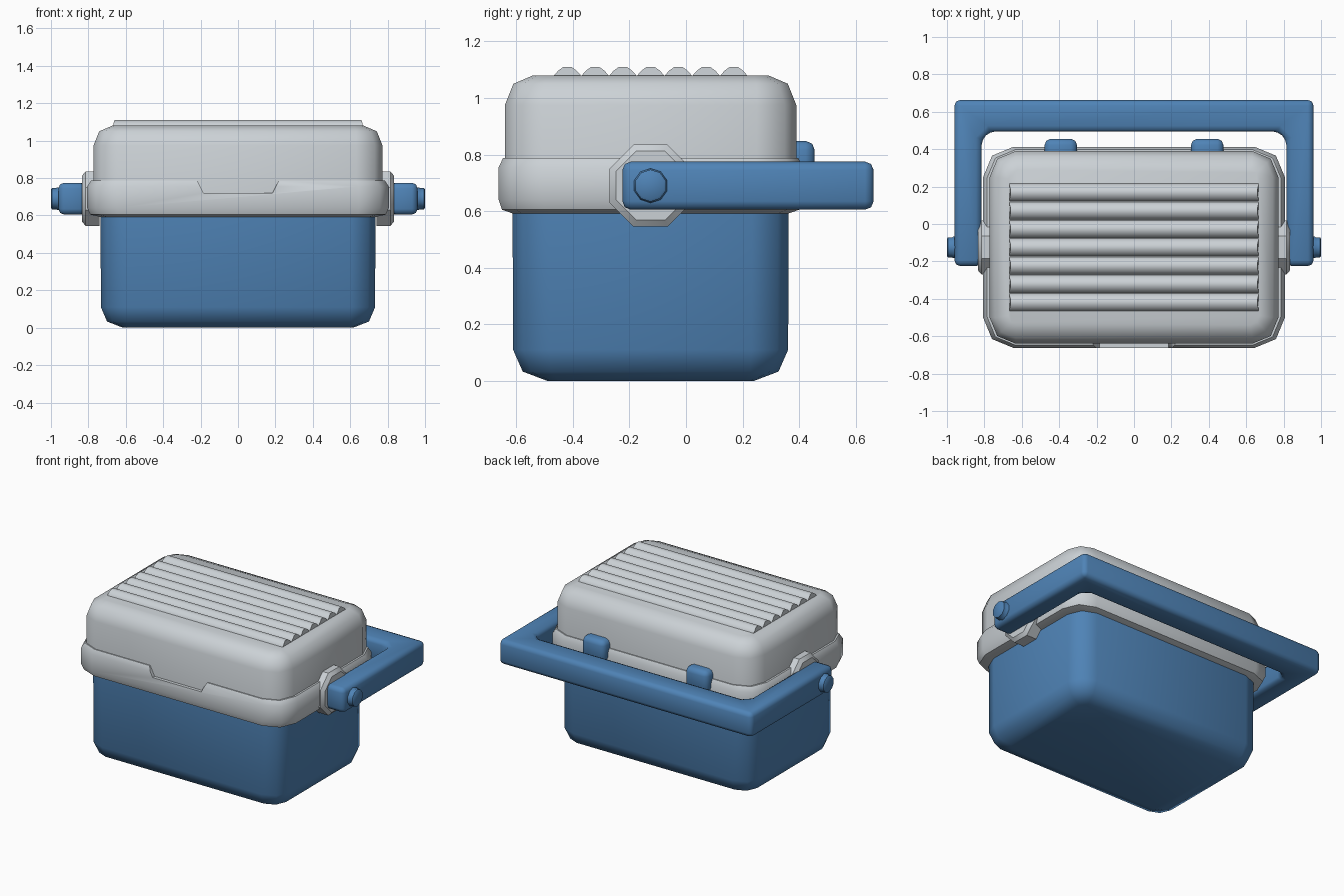
import bpy, bmesh, math

if "Cube" in bpy.data.objects:
    bpy.data.objects.remove(bpy.data.objects["Cube"])

CY, PIVOT_Z = -0.125, 0.69   # centre of the box in y, height of the handle pivot


def material(name, rgb):
    m = bpy.data.materials.new(name)
    m.diffuse_color = (*rgb, 1)
    m.use_nodes = True
    m.node_tree.nodes["Principled BSDF"].inputs["Base Color"].default_value = m.diffuse_color
    return m


BLUE = material("blue plastic", (0.078, 0.228, 0.47))
GREY = material("light grey plastic", (0.60, 0.64, 0.67))


def finish(name, bm, mat, angle=50):
    bmesh.ops.recalc_face_normals(bm, faces=bm.faces)
    me = bpy.data.meshes.new(name)
    bm.to_mesh(me)
    bm.free()
    ob = bpy.data.objects.new(name, me)
    bpy.context.collection.objects.link(ob)
    me.materials.append(mat)
    bpy.context.view_layer.objects.active = ob
    ob.select_set(True)
    bpy.ops.object.shade_smooth_by_angle(angle=math.radians(angle))
    ob.select_set(False)
    return ob


def loft(rings):
    """Skin closed rings of equal point count and cap both ends."""
    bm = bmesh.new()
    vs = [[bm.verts.new(p) for p in r] for r in rings]
    n = len(vs[0])
    for a, b in zip(vs, vs[1:]):
        for i in range(n):
            j = (i + 1) % n
            bm.faces.new((a[i], a[j], b[j], b[i]))
    bm.faces.new(vs[0][::-1])
    bm.faces.new(vs[-1])
    return bm


def round_rect(hx, hy, r, z):
    pts = []
    for k, (sx, sy) in enumerate(((1, 1), (-1, 1), (-1, -1), (1, -1))):
        for s in range(3):
            a = math.radians(90 * k + 45 * s)
            pts.append((sx * (hx - r) + r * math.cos(a),
                        CY + sy * (hy - r) + r * math.sin(a), z))
    return pts


def x_ring(x, r, n):
    """Regular polygon around the pivot axis, flat side up."""
    return [(x, CY + r * math.cos(math.tau * (i + .5) / n),
             PIVOT_Z + r * math.sin(math.tau * (i + .5) / n)) for i in range(n)]


def bevelled(bm, width, segments=2):
    bmesh.ops.recalc_face_normals(bm, faces=bm.faces)
    bmesh.ops.bevel(bm, geom=bm.edges[:], offset=width, segments=segments,
                    profile=0.5, affect='EDGES', clamp_overlap=True)
    return bm


def box(x0, x1, y0, y1, z0, z1):
    return loft([[(x0, y0, z), (x1, y0, z), (x1, y1, z), (x0, y1, z)] for z in (z0, z1)])


# Blue tub with rounded bottom
finish("tub", loft([round_rect(0.615, 0.365, 0.04, 0.0),
                    round_rect(0.70, 0.452, 0.10, 0.033),
                    round_rect(0.733, 0.486, 0.13, 0.11),
                    round_rect(0.735, 0.488, 0.13, 0.62)]), BLUE)

# Grey lid with rounded top
finish("lid", loft([round_rect(0.772, 0.515, 0.14, 0.62),
                    round_rect(0.772, 0.515, 0.14, 0.975),
                    round_rect(0.742, 0.485, 0.11, 1.05),
                    round_rect(0.672, 0.415, 0.05, 1.08)]), GREY)

# Rim around the lid, with a finger notch cut at the front
rim = finish("rim", loft([round_rect(0.735, 0.488, 0.13, 0.592),
                          round_rect(0.79, 0.525, 0.15, 0.605),
                          round_rect(0.806, 0.537, 0.16, 0.64),
                          round_rect(0.806, 0.537, 0.16, 0.755),
                          round_rect(0.785, 0.522, 0.15, 0.787)]), GREY)
trapezoid = [(-0.185, 0.72), (0.185, 0.72), (0.225, 0.80), (-0.225, 0.80)]
cutter = finish("notch_cutter", loft([[(x, y, z) for x, z in trapezoid]
                                      for y in (-0.75, -0.60)]), GREY)
cutter.hide_render = True
cutter.hide_set(True)
cut = rim.modifiers.new("notch", 'BOOLEAN')
cut.object, cut.operation, cut.solver = cutter, 'DIFFERENCE', 'EXACT'

# Raised ribs on the lid
for i in range(7):
    yc = CY + (i - 3) * 0.098
    rings = [[(sx * (0.665 - 0.5 * ix), yc - w, z) for w, z, ix in
              ((-0.047, 1.07, 0), (-0.047, 1.08, 0), (-0.033, 1.096, 0), (-0.014, 1.11, 0.01),
               (0.014, 1.11, 0.01), (0.033, 1.096, 0), (0.047, 1.08, 0), (0.047, 1.07, 0))]
             for sx in (-1, 1)]
    finish(f"lid_rib_{i + 1}", loft(rings), GREY)

# Carrying handle, swung to the back
half = [(0.96, -0.225), (0.96, 0.663), (-0.96, 0.663), (-0.96, -0.225),
        (-0.815, -0.225), (-0.815, 0.45), (-0.77, 0.495),
        (0.77, 0.495), (0.815, 0.45), (0.815, -0.225)]
handle = loft([[(x, y, z) for x, y in half] for z in (0.605, 0.775)])
finish("handle", bevelled(handle, 0.03), BLUE)

# Pivot bosses, pins and hinges, one per side
k8, k10 = 1 / math.cos(math.pi / 8), 1 / math.cos(math.pi / 10)
for side, s in (("right", 1), ("left", -1)):
    finish(f"pivot_boss_{side}", loft([x_ring(s * x, r * k8, 8) for x, r in
                                       ((0.74, 0.145), (0.815, 0.145), (0.835, 0.122))]), GREY, 30)
    finish(f"pivot_pin_{side}", loft([x_ring(s * x, r * k10, 10) for x, r in
                                      ((0.90, 0.058), (0.965, 0.058), (0.972, 0.054), (0.994, 0.054),
                                       (1.0, 0.046))]), BLUE, 40)
    hinge = box(*sorted((s * 0.305, s * 0.478)), 0.33, 0.455, 0.70, 0.848)
    finish(f"hinge_{side}", bevelled(hinge, 0.032), BLUE)
